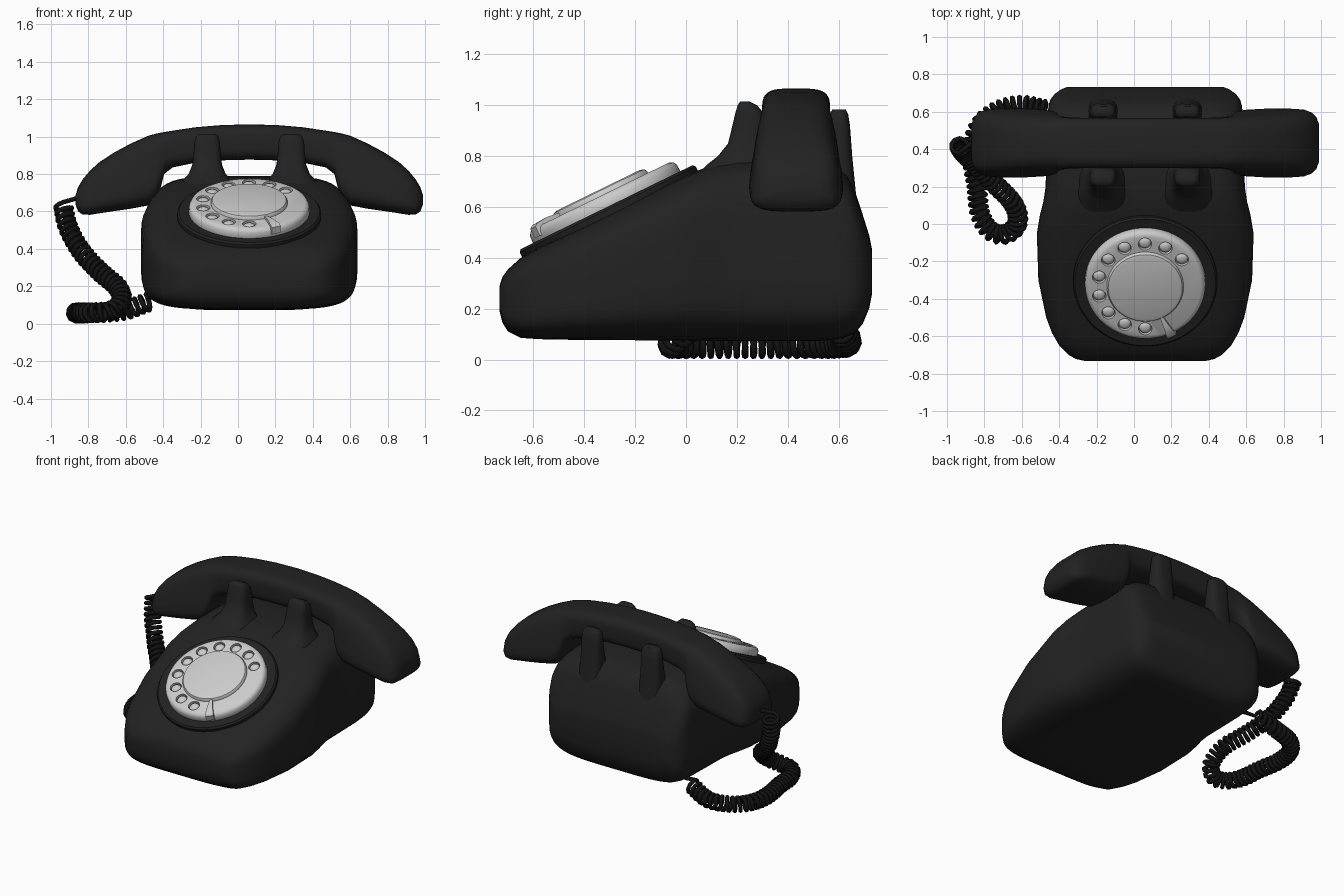
import bpy, bmesh, math
from mathutils import Vector, Matrix

if "Cube" in bpy.data.objects:
    bpy.data.objects.remove(bpy.data.objects["Cube"])

CX = 0.06  # centre line of the telephone body


def material(name, v):
    m = bpy.data.materials.new(name)
    m.diffuse_color = (v, v, v, 1)
    m.use_nodes = True
    m.node_tree.nodes["Principled BSDF"].inputs["Base Color"].default_value = m.diffuse_color
    return m


BLACK = material("black_plastic", 0.016)
CORD = material("cord_black", 0.006)


def finish(name, bm, mat=None, angle=40, matrix=None):
    bmesh.ops.recalc_face_normals(bm, faces=bm.faces)
    me = bpy.data.meshes.new(name)
    bm.to_mesh(me)
    bm.free()
    ob = bpy.data.objects.new(name, me)
    bpy.context.collection.objects.link(ob)
    if matrix:
        ob.matrix_world = matrix
    if mat:
        me.materials.append(mat)
    bpy.ops.object.select_all(action='DESELECT')
    ob.select_set(True)
    bpy.context.view_layer.objects.active = ob
    bpy.ops.object.shade_smooth_by_angle(angle=math.radians(angle))
    return ob


def add_loft(bm, rings):
    loops = [[bm.verts.new(p) for p in r] for r in rings]
    n = len(loops[0])
    for a, b in zip(loops, loops[1:]):
        for i in range(n):
            j = (i + 1) % n
            bm.faces.new((a[i], a[j], b[j], b[i]))
    bm.faces.new(loops[0][::-1])
    bm.faces.new(loops[-1])


def loft(name, rings, mat=None, angle=40, matrix=None):
    bm = bmesh.new()
    add_loft(bm, rings)
    return finish(name, bm, mat, angle, matrix)


def squircle(power, n):
    """Unit rounded square outline."""
    out = []
    for i in range(n):
        a = 2 * math.pi * (i + 0.5) / n
        c, s = math.cos(a), math.sin(a)
        out.append((math.copysign(abs(c) ** (2 / power), c),
                    math.copysign(abs(s) ** (2 / power), s)))
    return out


def lathe(profile, n=64, centre=(0, 0)):
    return [[(centre[0] + r * math.cos(2 * math.pi * i / n),
              centre[1] + r * math.sin(2 * math.pi * i / n), z) for i in range(n)]
            for r, z in profile]


# Body: rounded sections along y (y, half width, bottom, top)
body = [(-.733, .32, .19, .29), (-.722, .37, .145, .325), (-.70, .41, .11, .355),
        (-.65, .46, .085, .40), (-.58, .50, .08, .44), (-.50, .53, .078, .478),
        (-.30, .572, .076, .576), (-.05, .58, .075, .70), (.05, .563, .074, .745),
        (.12, .545, .073, .77), (.20, .533, .072, .785), (.35, .53, .072, .79),
        (.52, .525, .072, .785), (.59, .522, .078, .765), (.635, .517, .09, .725),
        (.665, .508, .105, .66), (.695, .485, .14, .57), (.72, .45, .20, .49),
        (.732, .42, .26, .43)]
sq = squircle(4.6, 48)
loft("body", [[(CX + w * u, y, (b + t) / 2 + (t - b) / 2 * v) for u, v in sq]
              for y, w, b, t in body], BLACK, 60)

# Handset: mirrored sections along x (offset, top, bottom, half depth top, half depth bottom)
half = [(0, 1.066, .877, .134, .134), (.15, 1.062, .873, .134, .134),
        (.29, 1.05, .86, .134, .134), (.41, 1.032, .835, .135, .138),
        (.455, 1.025, .80, .135, .15), (.475, 1.021, .72, .135, .175),
        (.50, 1.016, .665, .136, .188), (.54, 1.005, .632, .137, .196),
        (.63, .965, .615, .138, .203), (.72, .917, .602, .14, .205),
        (.80, .865, .59, .145, .20), (.85, .82, .582, .147, .193),
        (.89, .772, .583, .138, .176), (.915, .73, .60, .12, .15),
        (.928, .69, .635, .09, .11)]
sections = [(-d, *r) for d, *r in half[:0:-1]] + half
sq = squircle(3.8, 36)
rings = []
for d, t, b, wt, wb in sections:
    rings.append([(CX + d, .433 + u * (wb + (wt - wb) * (v + 1) / 2),
                   (t + b) / 2 + (t - b) / 2 * v) for u, v in sq])
loft("handset", rings, BLACK, 60)

# Cradle prongs: sections up z (z, front y, back y, half width)
front = [(.70, .02, .36, .16), (.765, .08, .34, .135), (.80, .125, .33, .10),
         (.85, .165, .325, .08), (.92, .182, .315, .072), (.97, .194, .305, .069),
         (1.0, .203, .28, .06), (1.015, .213, .25, .042)]
back = [(.52, .5, .69, .09), (.66, .5, .668, .082), (.74, .52, .66, .078),
        (.80, .54, .654, .073), (.92, .56, .645, .069), (.965, .565, .638, .063),
        (.983, .575, .628, .045)]
sq = squircle(3, 24)
for side, label in ((-1, "left"), (1, "right")):
    for prong, where in ((front, "front"), (back, "back")):
        loft(f"cradle_prong_{where}_{label}",
             [[(CX + side * .225 + w * u, (a + b) / 2 + (b - a) / 2 * v, z) for u, v in sq]
              for z, a, b, w in prong], BLACK, 60)

# Dial parts, all placed on the sloping front
DIAL = Matrix.Translation((CX, -.305, .585)) @ Matrix.Rotation(math.radians(26), 4, 'X')
loft("dial_base_ring", lathe([(.375, -.05), (.385, -.012), (.385, .006), (.376, .016),
                              (.345, .014)]), BLACK, 35, DIAL)
wheel = loft("finger_wheel", lathe([(.318, .0), (.323, .01), (.321, .045), (.312, .06),
                                    (.297, .066)]), None, 40, DIAL)
loft("dial_centre_cap", lathe([(.206, .055), (.205, .074), (.198, .085), (.18, .09)]),
     None, 40, DIAL)

# Finger holes cut into the wheel, each with a domed plate
hole_bm, plate_bm = bmesh.new(), bmesh.new()
for k in range(10):
    a = math.radians(39 + k * 231 / 9)
    c = (.252 * math.cos(a), .252 * math.sin(a))
    add_loft(hole_bm, lathe([(.036, .04), (.036, .1)], 24, c))
    add_loft(plate_bm, lathe([(.033, .03), (.032, .052), (.024, .062), (.012, .066)], 24, c))
cutter = finish("finger_hole_cutter", hole_bm, None, 30, DIAL)
cutter.hide_render = True
cutter.hide_viewport = True
cut = wheel.modifiers.new("finger_holes", 'BOOLEAN')
cut.object = cutter
cut.operation = 'DIFFERENCE'
cut.solver = 'EXACT'
finish("finger_hole_plates", plate_bm, None, 40, DIAL)

# Finger stop: small tapered bar reaching over the wheel rim
stop = [(.20, .008, .078), (.26, .016, .084), (.315, .026, .08), (.33, .026, .07)]
loft("finger_stop", [[(r, -w, .03), (r, w, .03), (r, w, z), (r, -w, z)] for r, w, z in stop],
     None, 30, DIAL @ Matrix.Rotation(math.radians(-64), 4, 'Z'))

# Coiled cord: smooth path from the handset, down round a loop, to the body
path = [Vector(p) for p in (
    (-.935, .42, .635), (-.91, .38, .52), (-.84, .31, .39), (-.74, .21, .28),
    (-.64, .10, .19), (-.625, .0, .11), (-.69, -.055, .065), (-.77, -.035, .058),
    (-.825, .06, .058), (-.84, .2, .058), (-.865, .36, .058), (-.84, .5, .058),
    (-.75, .595, .06), (-.61, .635, .07), (-.47, .61, .12))]
ends = [2 * path[0] - path[1]] + path + [2 * path[-1] - path[-2]]
STEPS = 60
fine = []
for i in range(len(path) - 1):
    p0, p1, p2, p3 = ends[i:i + 4]
    for s in range(STEPS):
        t = s / STEPS
        fine.append(.5 * (2 * p1 + (p2 - p0) * t + (2 * p0 - 5 * p1 + 4 * p2 - p3) * t * t
                          + (3 * p1 - p0 - 3 * p2 + p3) * t ** 3))
normal = Vector((1, 0, 0))
points, dist = [Vector((-.82, .43, .67)), Vector((-.87, .43, .668))], 0
next_at, PITCH, TURN = 0, .034, 10
for a, b in zip(fine, fine[1:]):
    tangent = (b - a).normalized()
    normal = (normal - tangent * normal.dot(tangent)).normalized()
    binormal = tangent.cross(normal)
    length = (b - a).length
    while next_at <= dist + length:
        ang = 2 * math.pi * next_at / PITCH + math.pi / 2
        points.append(a.lerp(b, (next_at - dist) / length)
                      + .044 * (normal * math.cos(ang) + binormal * math.sin(ang)))
        next_at += PITCH / TURN
    dist += length
points.append(Vector((-.40, .58, .14)))
curve = bpy.data.curves.new("coiled_cord", 'CURVE')
curve.dimensions = '3D'
curve.bevel_depth = .0135
curve.bevel_resolution = 1
curve.use_fill_caps = True
spline = curve.splines.new('POLY')
spline.points.add(len(points) - 1)
for sp, p in zip(spline.points, points):
    sp.co = (*p, 1)
curve.materials.append(CORD)
bpy.context.collection.objects.link(bpy.data.objects.new("coiled_cord", curve))
